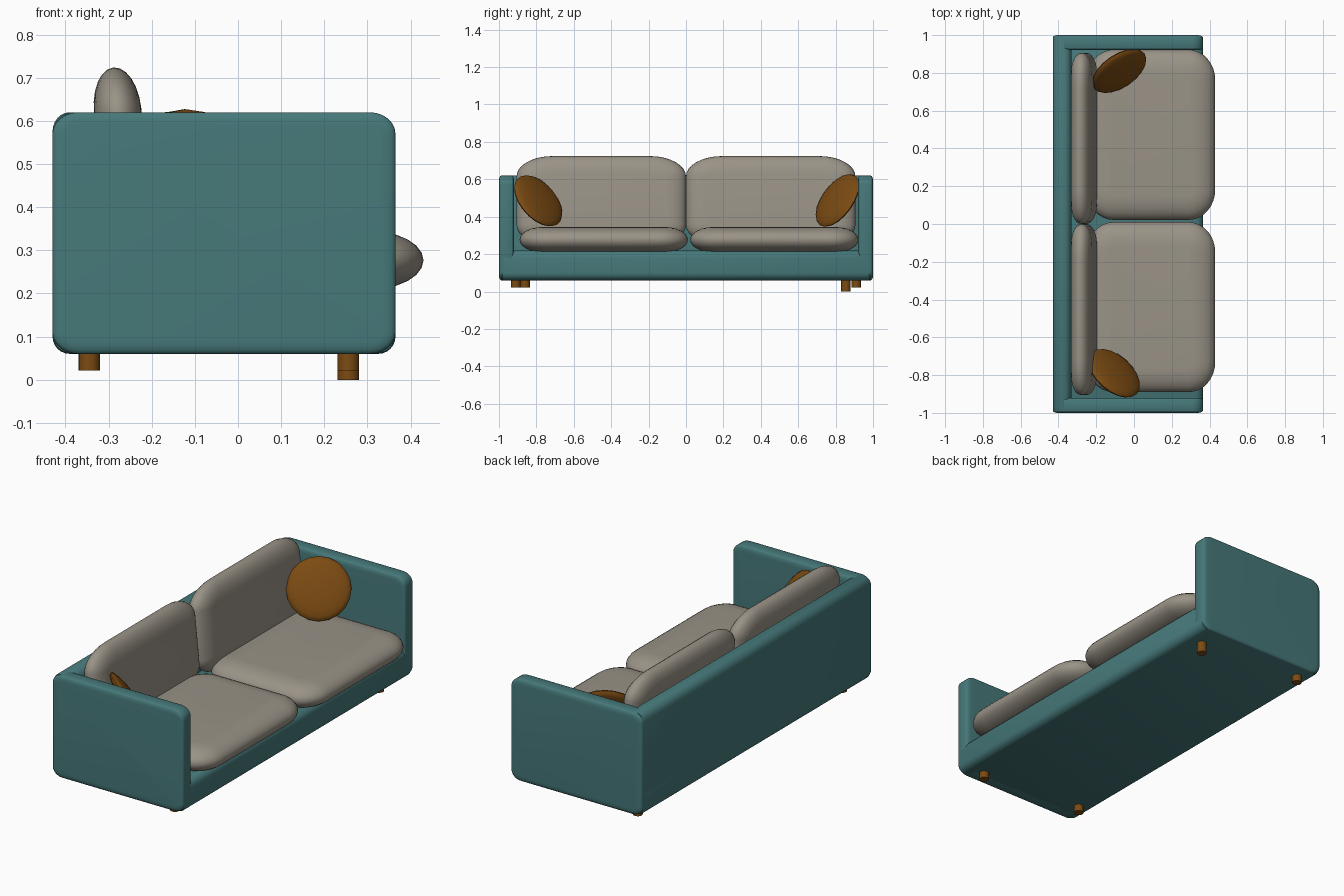
import bpy, bmesh, math
from mathutils import Matrix, Vector

if "Cube" in bpy.data.objects:
    bpy.data.objects.remove(bpy.data.objects["Cube"])


def material(name, rgb):
    m = bpy.data.materials.new(name)
    m.diffuse_color = (*rgb, 1)
    m.use_nodes = True
    m.node_tree.nodes["Principled BSDF"].inputs["Base Color"].default_value = m.diffuse_color
    return m


TEAL = material("teal fabric", (0.062, 0.19, 0.195))
BEIGE = material("beige fabric", (0.32, 0.29, 0.24))
BROWN = material("brown", (0.20, 0.07, 0.006))


def finish(name, bm, mat, matrix, angle=35):
    bmesh.ops.transform(bm, matrix=matrix, verts=bm.verts)
    bmesh.ops.recalc_face_normals(bm, faces=bm.faces)
    me = bpy.data.meshes.new(name)
    bm.to_mesh(me)
    bm.free()
    me.materials.append(mat)
    ob = bpy.data.objects.new(name, me)
    bpy.context.collection.objects.link(ob)
    bpy.ops.object.select_all(action='DESELECT')
    ob.select_set(True)
    bpy.context.view_layer.objects.active = ob
    bpy.ops.object.shade_smooth_by_angle(angle=math.radians(angle))
    return ob


def outline(a, b, ra, rb, inset, n):
    """Rounded rectangle with elliptical corners, shrunk by inset."""
    a, b = a - inset, b - inset
    ra, rb = max(ra - inset, 0.015), max(rb - inset, 0.015)
    pts = []
    for q, (sx, sy) in enumerate(((1, 1), (-1, 1), (-1, -1), (1, -1))):
        for i in range(n + 1):
            t = math.pi / 2 * (q + i / n)
            pts.append((sx * (a - ra) + ra * math.cos(t), sy * (b - rb) + rb * math.sin(t)))
    return pts


def pad(name, mat, matrix, a, b, radii, half, rim_in, rim_h, n=8, steps=6):
    """Slab with a rounded outline and an elliptical rim on both sides."""
    bm = bmesh.new()
    quarter = [(rim_in * (1 - math.cos(math.pi / 2 * i / steps)),
                half - rim_h + rim_h * math.sin(math.pi / 2 * i / steps)) for i in range(steps + 1)]
    profile = [(i, -h) for i, h in reversed(quarter)]
    profile += quarter if half > rim_h else quarter[1:]
    rings = [[bm.verts.new((x, y, h)) for x, y in outline(a, b, *radii, i, n)] for i, h in profile]
    count = len(rings[0])
    for lo, hi in zip(rings, rings[1:]):
        for k in range(count):
            j = (k + 1) % count
            bm.faces.new((lo[k], lo[j], hi[j], hi[k]))
    bm.faces.new(rings[0])
    bm.faces.new(rings[-1])
    return finish(name, bm, mat, matrix)


ALONG_Y = Matrix.Rotation(math.pi / 2, 4, 'X')
# local x -> Y, local y -> Z, local z -> X
FACING_X = Matrix(((0, 0, 1, 0), (1, 0, 0, 0), (0, 1, 0, 0), (0, 0, 0, 1)))
T = Matrix.Translation

# Frame: base, back and two arm panels
pad("base", TEAL, T((-0.0325, 0, 0.14)) @ ALONG_Y, 0.3975, 0.08, (0.04, 0.04), 0.985, 0.01, 0.01, 6, 2)
pad("back", TEAL, T((-0.38, 0, 0.34)) @ ALONG_Y, 0.05, 0.28, (0.04, 0.045), 0.985, 0.01, 0.01, 6, 2)
for side, s in (("left", -1), ("right", 1)):
    pad(side + "_arm", TEAL, T((-0.0325, s * 0.96, 0.34)) @ ALONG_Y,
        0.3975, 0.28, (0.06, 0.05), 0.04, 0.03, 0.012, 6, 4)

# Seat and back cushions
for side, y_seat, y_back in (("left", -0.44, -0.453), ("right", 0.472, 0.453)):
    pad(side + "_seat_cushion", BEIGE, T((0.09, y_seat, 0.277)),
        0.34, 0.45, (0.14, 0.16), 0.068, 0.125, 0.068)
    pad(side + "_back_cushion", BEIGE,
        T((-0.265, y_back, 0.485)) @ Matrix.Rotation(-0.1, 4, 'Y') @ FACING_X,
        0.453, 0.24, (0.19, 0.11), 0.055, 0.10, 0.055)

# Round throw pillows leaning in the corners
for side, pos, normal in (("left", (-0.105, -0.79, 0.485), (0.55, 0.62, 0.55)),
                          ("right", (-0.078, 0.81, 0.487), (0.48, -0.71, 0.51))):
    bm = bmesh.new()
    bmesh.ops.create_uvsphere(bm, u_segments=20, v_segments=12, radius=1)
    turn = Vector(normal).to_track_quat('Z', 'Y').to_matrix().to_4x4()
    finish(side + "_round_pillow", bm, BROWN,
           T(pos) @ turn @ Matrix.Diagonal((0.163, 0.163, 0.034, 1)), 60)

# Short round legs; one front leg is slightly longer
for name, x, y, z0 in (("front_left_leg", 0.256, -0.91, 0.022), ("back_left_leg", -0.345, -0.86, 0.022),
                       ("front_right_leg", 0.256, 0.855, 0.0), ("back_right_leg", -0.345, 0.91, 0.022)):
    bm = bmesh.new()
    h = 0.075 - z0
    bmesh.ops.create_cone(bm, cap_ends=True, segments=16, radius1=0.025, radius2=0.025, depth=h)
    finish(name, bm, BROWN, T((x, y, z0 + h / 2)))
